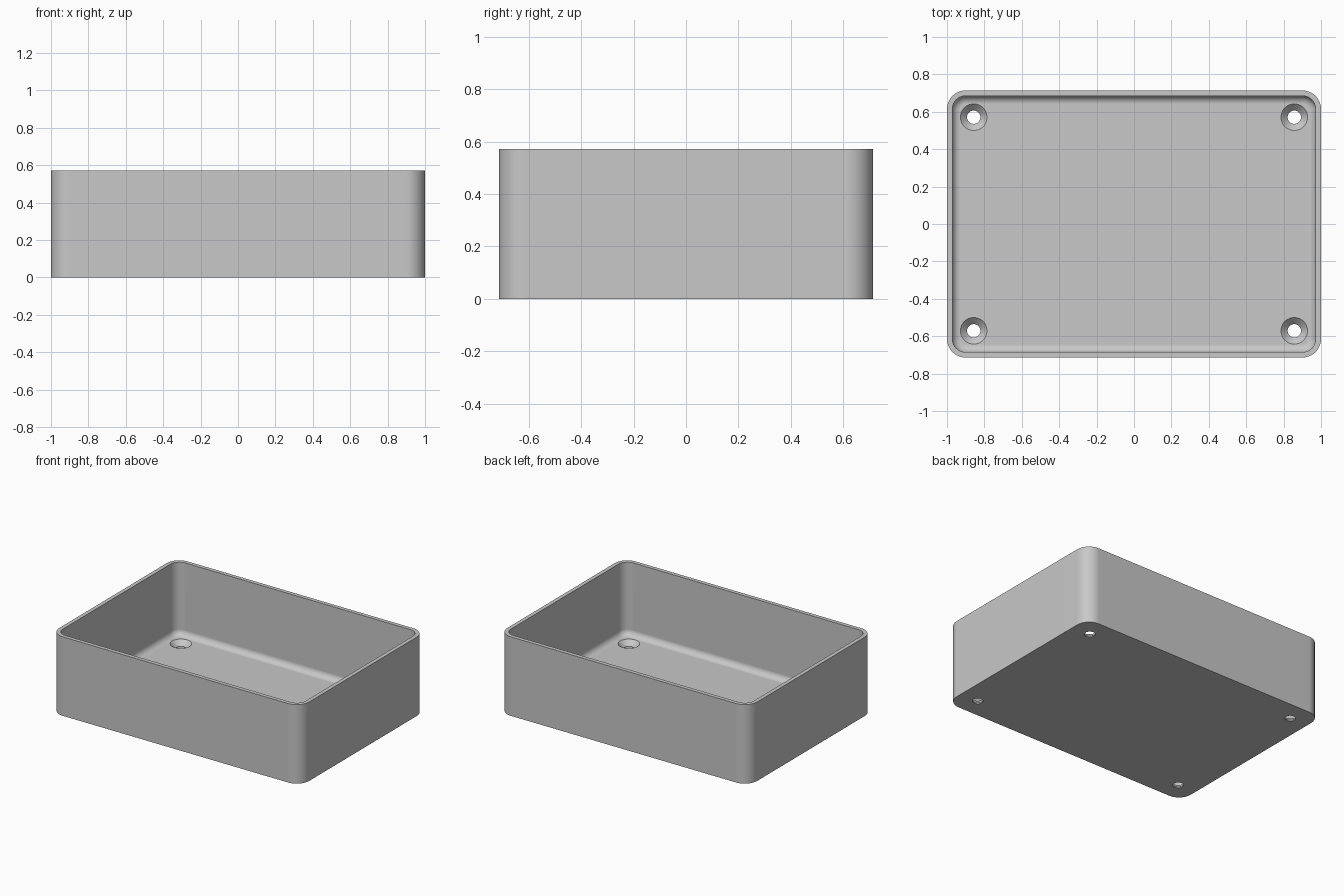
import bpy, bmesh, math

if "Cube" in bpy.data.objects:
    bpy.data.objects.remove(bpy.data.objects["Cube"])

HX, HY, H = 1.0, 0.714, 0.571      # half length, half width, height
R, WALL, FLOOR, FIL = 0.1, 0.0286, 0.043, 0.043
STEPS, FSTEPS, SIDES = 12, 8, 48


def rounded_ring(inset, z):
    """Rounded rectangle outline, moved inwards by inset."""
    r = R - inset
    pts = []
    for q, (sx, sy) in enumerate([(1, 1), (-1, 1), (-1, -1), (1, -1)]):
        for i in range(STEPS + 1):
            a = math.pi / 2 * (q + i / STEPS)
            pts.append((sx * (HX - R) + r * math.cos(a),
                        sy * (HY - R) + r * math.sin(a), z))
    return pts


def circle(cx, cy, r, z):
    return [(cx + r * math.cos(2 * math.pi * i / SIDES),
             cy + r * math.sin(2 * math.pi * i / SIDES), z) for i in range(SIDES)]


def loft(bm, rings):
    """Closed solid through a stack of rings."""
    loops = [[bm.verts.new(p) for p in ring] for ring in rings]
    n = len(loops[0])
    for a, b in zip(loops, loops[1:]):
        for i in range(n):
            j = (i + 1) % n
            bm.faces.new((a[i], a[j], b[j], b[i]))
    bm.faces.new(loops[0][::-1])
    bm.faces.new(loops[-1])


def make_object(name, bm):
    bmesh.ops.recalc_face_normals(bm, faces=bm.faces)
    mesh = bpy.data.meshes.new(name)
    bm.to_mesh(mesh)
    bm.free()
    ob = bpy.data.objects.new(name, mesh)
    bpy.context.collection.objects.link(ob)
    return ob


grey = bpy.data.materials.new("grey plastic")
grey.diffuse_color = (0.58, 0.58, 0.58, 1)
grey.use_nodes = True
grey.node_tree.nodes["Principled BSDF"].inputs["Base Color"].default_value = grey.diffuse_color

# Open tray: outside wall, rim, inside wall, filleted floor edge
rings = [rounded_ring(0, 0), rounded_ring(0, H), rounded_ring(WALL, H)]
for i in range(FSTEPS + 1):
    a = math.pi / 2 * i / FSTEPS
    rings.append(rounded_ring(WALL + FIL * (1 - math.cos(a)),
                              FLOOR + FIL * (1 - math.sin(a))))
bm = bmesh.new()
loft(bm, rings)
tray = make_object("tray", bm)
tray.data.materials.append(grey)

# Countersunk screw holes near the four corners
bm = bmesh.new()
for sx in (-1, 1):
    for sy in (-1, 1):
        x, y = sx * 0.857, sy * 0.571
        loft(bm, [circle(x, y, 0.0357, -0.05), circle(x, y, 0.0357, FLOOR - 0.0353),
                  circle(x, y, 0.071, FLOOR), circle(x, y, 0.071, FLOOR + 0.02)])
cutter = make_object("screw_hole_cutter", bm)
cutter.data.materials.append(grey)
cutter.hide_render = True

cut = tray.modifiers.new("screw holes", 'BOOLEAN')
cut.operation = 'DIFFERENCE'
cut.solver = 'EXACT'
cut.object = cutter
bpy.context.view_layer.objects.active = tray
tray.select_set(True)
bpy.ops.object.modifier_apply(modifier=cut.name)
bpy.data.objects.remove(cutter)

# Smooth curved areas, keep the rim and hole edges crisp
bpy.ops.object.shade_smooth_by_angle(angle=math.radians(30))
weighted = tray.modifiers.new("flat faces stay flat", 'WEIGHTED_NORMAL')
weighted.keep_sharp = True
